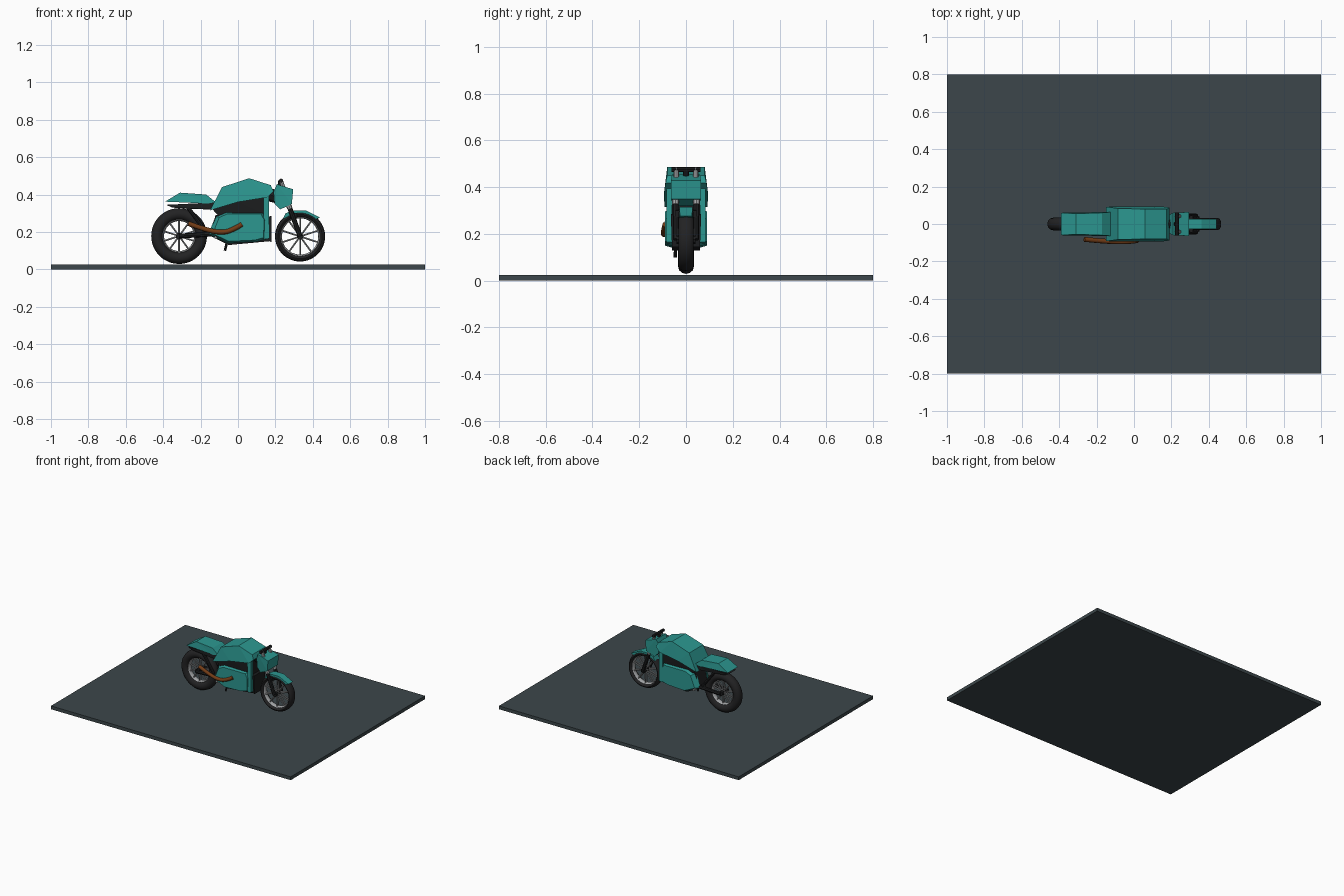
import bpy, bmesh, math
from mathutils import Vector

if "Cube" in bpy.data.objects:
    bpy.data.objects.remove(bpy.data.objects["Cube"])

def mat(name, rgb):
    m = bpy.data.materials.new(name)
    m.diffuse_color = (*rgb, 1)
    m.use_nodes = True
    m.node_tree.nodes["Principled BSDF"].inputs["Base Color"].default_value = m.diffuse_color
    return m

TEAL = mat("teal paint", (0.025, 0.31, 0.28))
SLATE = mat("slate base", (0.045, 0.062, 0.069))
BLACK = mat("black rubber", (0.016, 0.016, 0.017))
DARK = mat("dark metal", (0.012, 0.013, 0.014))
SILVER = mat("silver metal", (0.36, 0.37, 0.38))
COPPER = mat("copper pipe", (0.17, 0.045, 0.008))

def finish(name, bm, m, smooth=False):
    bmesh.ops.recalc_face_normals(bm, faces=bm.faces)
    me = bpy.data.meshes.new(name)
    bm.to_mesh(me)
    bm.free()
    me.materials.append(m)
    ob = bpy.data.objects.new(name, me)
    bpy.context.collection.objects.link(ob)
    if smooth:
        bpy.context.view_layer.objects.active = ob
        ob.select_set(True)
        bpy.ops.object.shade_smooth_by_angle(angle=math.radians(40))
        ob.select_set(False)
    return ob

def prism(name, pts, m, y0=None, y1=None, inset=1.0):
    """Side profile of (x, z, half width), or a panel from y0 to y1 whose y1 side is shrunk."""
    bm = bmesh.new()
    cx = sum(p[0] for p in pts) / len(pts)
    cz = sum(p[1] for p in pts) / len(pts)
    if y0 is None:
        a = [bm.verts.new((p[0], -p[2], p[1])) for p in pts]
        b = [bm.verts.new((p[0], p[2], p[1])) for p in pts]
    else:
        a = [bm.verts.new((p[0], y0, p[1])) for p in pts]
        b = [bm.verts.new((cx + (p[0] - cx) * inset, y1, cz + (p[1] - cz) * inset)) for p in pts]
    n = len(pts)
    for i in range(n):
        j = (i + 1) % n
        bm.faces.new((a[i], a[j], b[j], b[i]))
    caps = [bm.faces.new(a), bm.faces.new(b)]
    bmesh.ops.triangulate(bm, faces=caps)
    return finish(name, bm, m)

def rod(bm, p, q, r, seg=8):
    p, q = Vector(p), Vector(q)
    d = q - p
    mtx = d.to_track_quat('Z', 'Y').to_matrix().to_4x4()
    mtx.translation = (p + q) / 2
    bmesh.ops.create_cone(bm, cap_ends=True, segments=seg, radius1=r, radius2=r,
                          depth=d.length, matrix=mtx)

def rods(name, segs, m):
    bm = bmesh.new()
    for p, q, r in segs:
        rod(bm, p, q, r)
    return finish(name, bm, m, True)

def ring(name, x, z, rc, rr, ry, m, seg=48, n=12):
    """Wheel ring with an elliptical section."""
    bm = bmesh.new()
    rows = []
    for i in range(seg):
        t = 2 * math.pi * i / seg
        row = []
        for k in range(n):
            u = 2 * math.pi * k / n
            r = rc + rr * math.cos(u)
            row.append(bm.verts.new((x + r * math.cos(t), ry * math.sin(u), z + r * math.sin(t))))
        rows.append(row)
    for i in range(seg):
        for k in range(n):
            A, B = rows[i], rows[(i + 1) % seg]
            bm.faces.new((A[k], B[k], B[(k + 1) % n], A[(k + 1) % n]))
    return finish(name, bm, m, True)

def pipe(name, pts, r, m):
    cu = bpy.data.curves.new(name, 'CURVE')
    cu.dimensions = '3D'
    cu.bevel_depth, cu.bevel_resolution, cu.use_fill_caps = r, 2, True
    sp = cu.splines.new('NURBS')
    sp.points.add(len(pts) - 1)
    for p, c in zip(sp.points, pts):
        p.co = (*c, 1)
    sp.use_endpoint_u, sp.order_u = True, 3
    cu.materials.append(m)
    ob = bpy.data.objects.new(name, cu)
    bpy.context.collection.objects.link(ob)

# Ground slab
prism("base_slab", [(-1, 0, .8), (1, 0, .8), (1, .025, .8), (-1, .025, .8)], SLATE)

# Wheels: tyre, rim, hub and spokes
def wheel(name, x, z, R, r_in, w):
    ring(name + "_tire", x, z, (R + r_in) / 2, (R - r_in) / 2, w, BLACK)
    ring(name + "_rim", x, z, r_in + .002, .007, w * .55, SILVER, n=8)
    rods(name + "_hub", [((x, -.04, z), (x, .04, z), .018)], DARK)
    sp = []
    for i in range(10):
        t = 2 * math.pi * (i + .5) / 10
        c, s = math.cos(t), math.sin(t)
        for y in (-.013, .013):
            sp.append(((x + .012 * c, y, z + .012 * s), (x + r_in * c, y * .6, z + r_in * s), .0045))
    rods(name + "_spokes", sp, SILVER)

wheel("rear_wheel", -.315, .178, .149, .085, .034)
wheel("front_wheel", .332, .176, .134, .102, .032)

# Fuel tank
prism("fuel_tank", [(-.15, .315, .092), (-.085, .44, .083), (.06, .487, .08), (.175, .45, .08),
                    (.19, .417, .088), (.155, .385, .093), (0, .36, .094)], TEAL)
# Seat with tail
prism("seat", [(-.39, .362, .06), (-.31, .41, .055), (-.17, .4, .06), (-.12, .36, .064),
               (-.16, .352, .064)], TEAL)
prism("seat_frame", [(-.385, .345, .045), (-.12, .358, .06), (-.12, .32, .06), (-.22, .322, .05),
                     (-.35, .33, .045)], DARK)
# Frame and engine core
prism("main_frame", [(-.14, .325, .07), (0, .362, .075), (.15, .39, .075), (.15, .29, .07),
                     (-.1, .28, .065)], DARK)
prism("engine_block", [(-.15, .18, .055), (-.12, .29, .06), (.15, .31, .06), (.165, .15, .06),
                       (-.05, .13, .06)], DARK)
prism("radiator", [(.15, .16, .055), (.14, .28, .065), (.18, .285, .065), (.178, .145, .06)], DARK)

for s, side in ((-1, "right"), (1, "left")):
    # Side fairing and the upright strip joining it to the tank
    prism(side + "_fairing", [(-.16, .185), (-.12, .285), (-.07, .308), (.14, .308), (.16, .27),
                              (.155, .16), (.1, .145), (-.06, .138)], TEAL, s * .05, s * .09, .86)
    prism(side + "_strip", [(.135, .4), (.165, .41), (.168, .165), (.14, .16)], TEAL,
          s * .06, s * .084)
    # Swing arm and shock
    rods(side + "_swing_arm", [((-.315, s * .042, .178), (-.12, s * .05, .19), .013),
                               ((-.27, s * .035, .335), (-.17, s * .045, .2), .01)], DARK)
    # Fork leg with silver upper clamps
    rods(side + "_fork", [((.332, s * .042, .176), (.265, s * .045, .36), .013)], DARK)
    rods(side + "_fork_clamp", [((.278, s * .045, .325), (.262, s * .045, .365), .0145),
                                ((.245, s * .042, .43), (.228, s * .042, .48), .011)], SILVER)
    # Foot peg
    rods(side + "_foot_peg", [((-.12, s * .05, .17), (-.12, s * .085, .17), .008)], SILVER)

# Headlight cowl
prism("headlight_cowl", [(.19, .415, .05), (.208, .455, .06), (.295, .428, .064), (.288, .35, .064),
                         (.225, .32, .055), (.195, .35, .05)], TEAL)
# Neck joining tank and fork
rods("steering_neck", [((.16, 0, .4), (.24, 0, .38), .035)], DARK)
# Handlebar
rods("handlebar", [((.23, -.062, .475), (.23, .062, .475), .011),
                   ((.222, 0, .44), (.228, 0, .475), .012)], DARK)

# Front fender arched over the wheel
prism("front_fender", [(.24, .27, .028), (.255, .3, .028), (.29, .315, .028), (.36, .316, .028),
                       (.44, .277, .026), (.415, .268, .028), (.35, .3, .028), (.3, .295, .028)], TEAL)
prism("fender_bracket", [(.28, .28, .045), (.28, .305, .045), (.315, .3, .045), (.315, .27, .045)], DARK)

# Exhaust
pipe("exhaust_pipe", [(.02, -.088, .24), (-.02, -.094, .215), (-.08, -.095, .195),
                      (-.17, -.092, .21), (-.265, -.082, .245)], .013, COPPER)
# Kickstand
rods("kickstand", [((-.06, -.045, .14), (-.07, -.046, .1), .007)], DARK)
